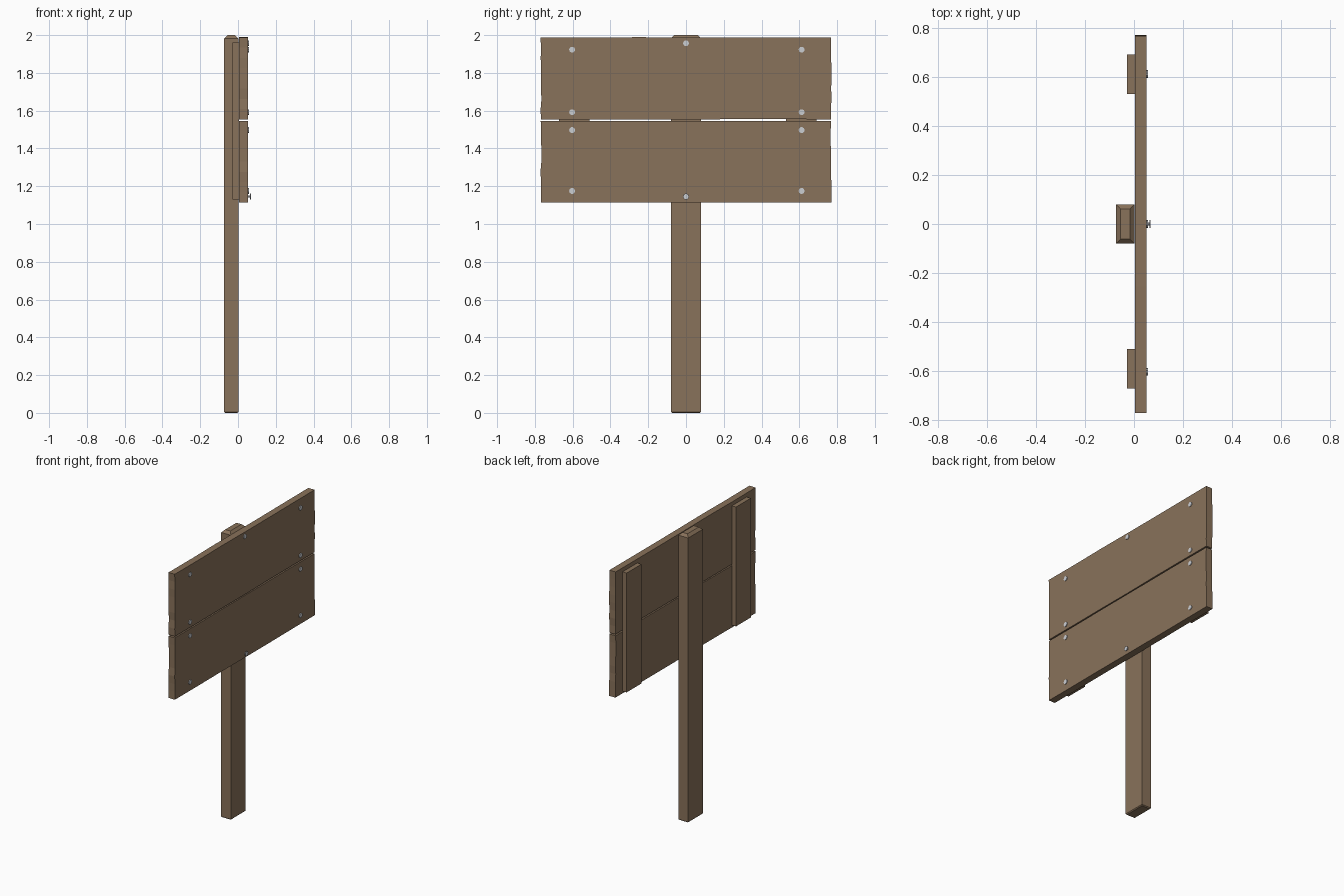
import bpy, bmesh, math, random
from mathutils import Matrix

random.seed(4)
if "Cube" in bpy.data.objects:
    bpy.data.objects.remove(bpy.data.objects["Cube"])


def material(name, color):
    m = bpy.data.materials.new(name)
    m.use_nodes = True
    m.diffuse_color = color
    m.node_tree.nodes["Principled BSDF"].inputs["Base Color"].default_value = color
    return m


WOOD = material("brown wood", (0.25, 0.168, 0.103, 1))
STEEL = material("nail steel", (0.6, 0.62, 0.65, 1))


def finish(bm, name, mat):
    bmesh.ops.recalc_face_normals(bm, faces=bm.faces)
    mesh = bpy.data.meshes.new(name)
    bm.to_mesh(mesh)
    bm.free()
    mesh.materials.append(mat)
    obj = bpy.data.objects.new(name, mesh)
    bpy.context.collection.objects.link(obj)
    return obj


def box(bm, x0, x1, y0, y1, z0, z1):
    size = Matrix.Diagonal((x1 - x0, y1 - y0, z1 - z0, 1))
    place = Matrix.Translation(((x0 + x1) / 2, (y0 + y1) / 2, (z0 + z1) / 2))
    bmesh.ops.create_cube(bm, size=1, matrix=place @ size)


def post():
    bm = bmesh.new()
    box(bm, -0.073, 0.002, -0.08, 0.08, 0, 2)
    # worn chamfers: wide at the top, narrow at the foot
    for is_top, width in ((True, 0.018), (False, 0.006)):
        edges = [e for e in bm.edges
                 if all((v.co.z > 1.99) if is_top else (v.co.z < 0.01) for v in e.verts)]
        bmesh.ops.bevel(bm, geom=edges, offset=width, segments=1, affect='EDGES')
    finish(bm, "post", WOOD)


def board(name, z0, z1, x0=0.004, x1=0.052, half=0.768):
    # rough-sawn outline, extruded through the board thickness
    def wobble(a):
        return random.uniform(-a, a)
    corners = [(-half, z0), (half, z0), (half, z1), (-half, z1)]
    outline = []
    for i, (ya, za) in enumerate(corners):
        yb, zb = corners[(i + 1) % 4]
        along = i % 2 == 0
        steps = 6 if along else 8
        for k in range(steps):
            t = k / steps
            outline.append((ya + (yb - ya) * t + (0 if along else wobble(0.003)),
                            za + (zb - za) * t + (wobble(0.0015) if along else 0)))
    bm = bmesh.new()
    face = bm.faces.new([bm.verts.new((x0, y, z)) for y, z in outline])
    ext = bmesh.ops.extrude_face_region(bm, geom=[face], use_keep_orig=True)
    verts = [g for g in ext["geom"] if isinstance(g, bmesh.types.BMVert)]
    bmesh.ops.translate(bm, verts=verts, vec=(x1 - x0, 0, 0))
    finish(bm, name, WOOD)


def batten(name, y0, y1):
    bm = bmesh.new()
    box(bm, -0.028, 0.005, y0, y1, 1.13, 1.96)
    finish(bm, name, WOOD)


def nail(name, y, z, tip):
    bm = bmesh.new()
    # shank, then flat head
    for x0, x1, r in ((0.03, tip - 0.003, 0.006), (tip - 0.005, tip, 0.016)):
        turn = Matrix.Translation(((x0 + x1) / 2, y, z)) @ Matrix.Rotation(math.pi / 2, 4, 'Y')
        bmesh.ops.create_cone(bm, cap_ends=True, segments=10, radius1=r, radius2=r,
                              depth=x1 - x0, matrix=turn)
    finish(bm, name, STEEL)


post()
board("lower_board", 1.115, 1.545)
board("upper_board", 1.554, 1.988)
batten("left_batten", 0.53, 0.692)
batten("right_batten", -0.672, -0.51)

# nails through the battens, two per board on each side
for side, y in (("left", 0.612), ("right", -0.603)):
    for i, z in enumerate((1.175, 1.497, 1.592, 1.923)):
        nail(f"{side}_nail_{i + 1}", y, z, 0.057)
# nails into the post, the lower one standing proud
nail("top_post_nail", 0, 1.957, 0.057)
nail("bottom_post_nail", 0, 1.145, 0.068)
